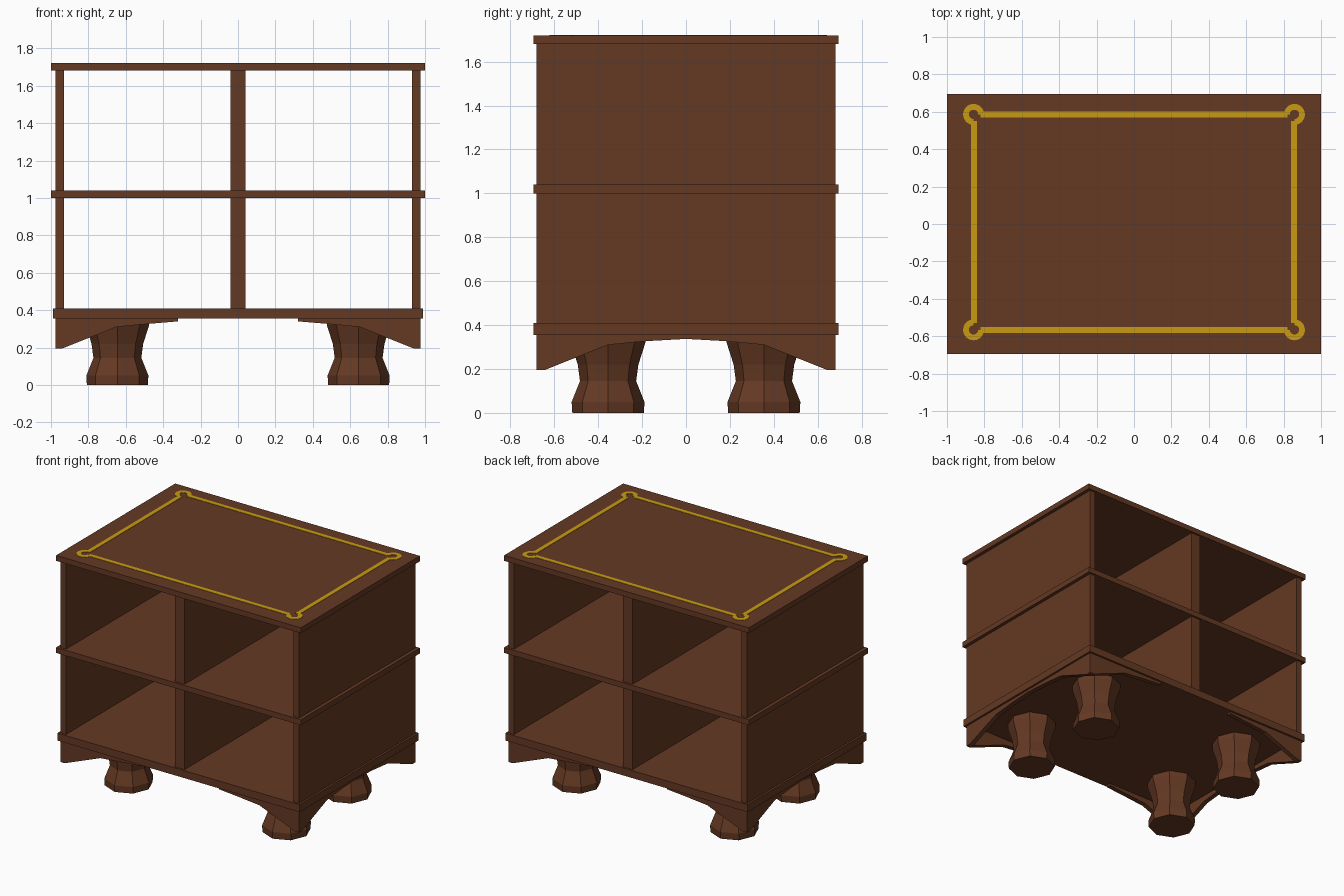
import bpy, bmesh, math

if "Cube" in bpy.data.objects:
    bpy.data.objects.remove(bpy.data.objects["Cube"])


def material(name, color):
    m = bpy.data.materials.new(name)
    m.diffuse_color = (*color, 1)
    m.use_nodes = True
    m.node_tree.nodes["Principled BSDF"].inputs["Base Color"].default_value = m.diffuse_color
    return m


WOOD = material("dark_wood", (0.13, 0.041, 0.017))
GOLD = material("gold_inlay", (0.58, 0.33, 0.006))


def finish(name, bm, mat):
    bmesh.ops.recalc_face_normals(bm, faces=bm.faces)
    mesh = bpy.data.meshes.new(name)
    bm.to_mesh(mesh)
    bm.free()
    mesh.materials.append(mat)
    ob = bpy.data.objects.new(name, mesh)
    bpy.context.collection.objects.link(ob)
    return ob


def box(name, x0, x1, y0, y1, z0, z1, mat=WOOD):
    bm = bmesh.new()
    bmesh.ops.create_cube(bm, size=1)
    for v in bm.verts:
        v.co = ((x0 + x1) / 2 + v.co.x * (x1 - x0),
                (y0 + y1) / 2 + v.co.y * (y1 - y0),
                (z0 + z1) / 2 + v.co.z * (z1 - z0))
    return finish(name, bm, mat)


def prism(name, pts, offset, mat=WOOD):
    """Extrude a planar outline of 3D points along an offset."""
    bm = bmesh.new()
    face = bm.faces.new([bm.verts.new(p) for p in pts])
    ext = bmesh.ops.extrude_face_region(bm, geom=[face])
    bmesh.ops.translate(bm, vec=offset,
                        verts=[g for g in ext["geom"] if isinstance(g, bmesh.types.BMVert)])
    return finish(name, bm, mat)


# Horizontal boards
box("top_board", -1, 1, -0.695, 0.695, 1.68, 1.72)
box("middle_shelf", -1, 1, -0.695, 0.695, 1.0, 1.04)
box("bottom_board", -0.99, 0.99, -0.695, 0.695, 0.355, 0.41)

# Upright panels for the two storeys
for level, z0, z1 in (("lower", 0.41, 1.0), ("upper", 1.04, 1.68)):
    box(level + "_left_side", -0.975, -0.93, -0.68, 0.68, z0, z1)
    box(level + "_right_side", 0.93, 0.975, -0.68, 0.68, z0, z1)
    box(level + "_divider", -0.04, 0.04, -0.68, 0.68, z0, z1)

# Arched corner brackets: (distance from the corner, height)
T = 0.035
ARCH = [(0, 0.195), (T, 0.195), (0.325, 0.31), (0.5, 0.327)]
# Turned feet: (radius, height)
FOOT = [(0.163, 0), (0.166, 0.05), (0.128, 0.145), (0.138, 0.22), (0.17, 0.32), (0.17, 0.36)]

for sx in (-1, 1):
    for sy in (-1, 1):
        tag = ("back_" if sy > 0 else "front_") + ("right" if sx > 0 else "left")
        prof = ARCH + [(0.655, 0.34), (0.655, 0.356), (0, 0.356)]
        prism("long_bracket_" + tag,
              [(sx * (0.975 - d), sy * 0.68, z) for d, z in prof], (0, -sy * T, 0))
        prof = ARCH + [(0.68, 0.337), (0.68, 0.356), (0, 0.356)]
        prism("short_bracket_" + tag,
              [(sx * 0.975, sy * (0.68 - d), z) for d, z in prof], (-sx * T, 0, 0))

        # Eight-sided foot
        bm = bmesh.new()
        rings = [[bm.verts.new((sx * 0.645 + r * math.cos(k * math.pi / 4),
                                sy * 0.355 + r * math.sin(k * math.pi / 4), z))
                  for k in range(8)] for r, z in FOOT]
        for a, b in zip(rings, rings[1:]):
            for k in range(8):
                n = (k + 1) % 8
                bm.faces.new((a[k], a[n], b[n], b[k]))
        bm.faces.new(rings[0])
        bm.faces.new(rings[-1])
        finish("foot_" + tag, bm, WOOD)

        # Inlay corner loop: three quarters of a ring, open to the inside
        cx, cy = sx * 0.858, 0.01 + sy * 0.576
        bm = bmesh.new()
        N = 18
        rows = []
        for k in range(N + 1):
            a = math.radians(270 * k / N)
            rows.append([bm.verts.new((cx - sx * r * math.cos(a), cy + sy * r * math.sin(a), z))
                         for r, z in ((0.025, 1.719), (0.056, 1.719), (0.056, 1.7225), (0.025, 1.7225))])
        for a, b in zip(rows, rows[1:]):
            for k in range(4):
                n = (k + 1) % 4
                bm.faces.new((a[k], a[n], b[n], b[k]))
        bm.faces.new(rows[0])
        bm.faces.new(rows[-1])
        finish("inlay_loop_" + tag, bm, GOLD)

# Straight inlay lines between the loops
W = 0.016
for s, side in ((-1, "left"), (1, "right")):
    x = s * 0.855
    box("inlay_line_" + side, x - W, x + W, -0.53, 0.55, 1.719, 1.7225, GOLD)
for s, side in ((-1, "front"), (1, "back")):
    y = 0.01 + s * 0.576
    box("inlay_line_" + side, -0.82, 0.82, y - W, y + W, 1.719, 1.7225, GOLD)
